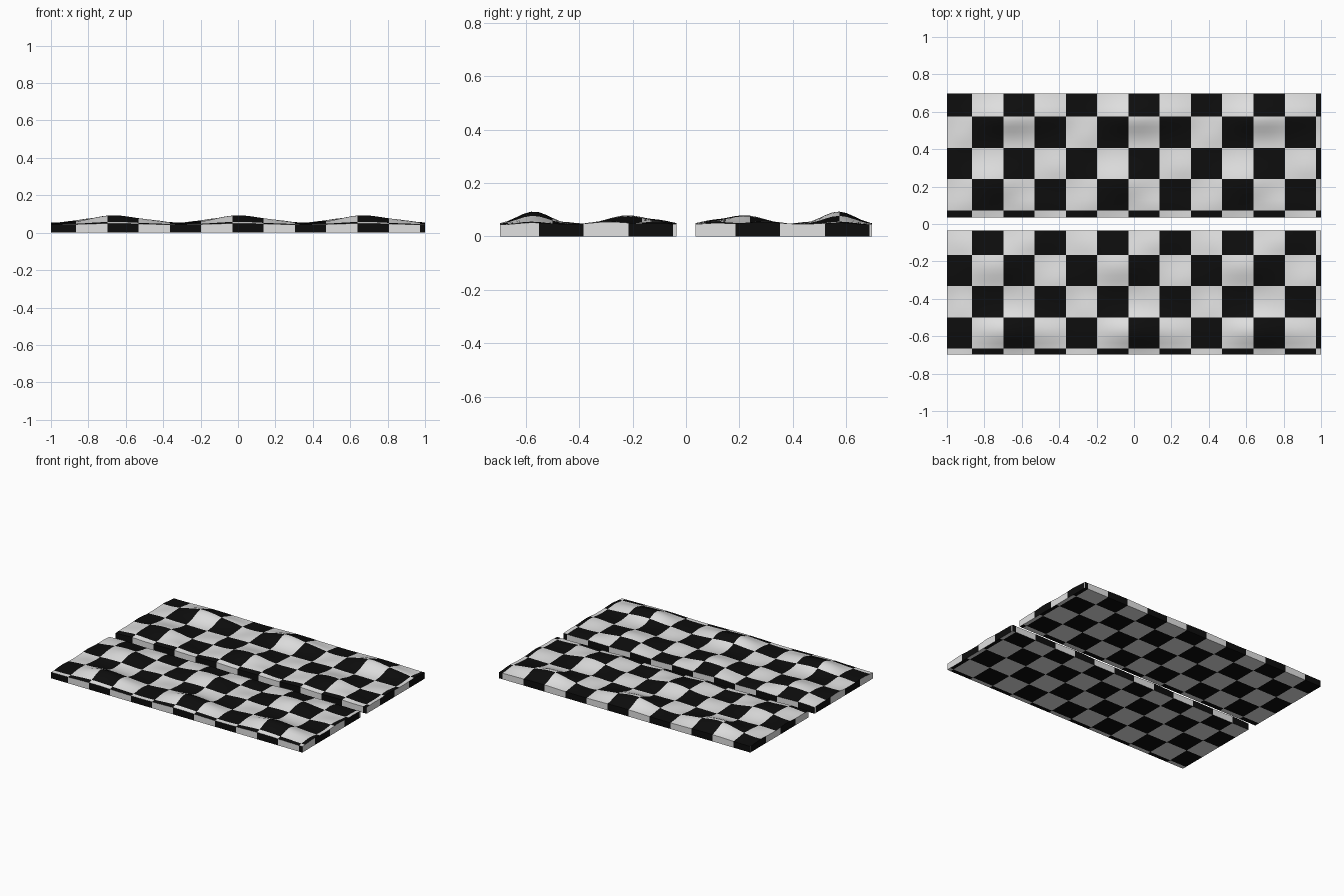
import bpy, bmesh, math

if "Cube" in bpy.data.objects:
    bpy.data.objects.remove(bpy.data.objects["Cube"])

CELL = 0.1672      # checker square
X0 = -0.866        # first checker line along x
TILE = 2.0 / 3.0   # the relief repeats three times along x


def material(name, value):
    m = bpy.data.materials.new(name)
    m.diffuse_color = (value, value, value, 1)
    m.use_nodes = True
    m.node_tree.nodes["Principled BSDF"].inputs["Base Color"].default_value = m.diffuse_color
    return m


MATS = [material("pale_grey", 0.75), material("black", 0.004)]

# Relief bumps: x in tile, distance from centre line, height, x radius, y radius
BUMPS = [(0.0, 0.57, 0.050, 0.13, 0.062),
         (-0.08, 0.22, 0.036, 0.12, 0.075),
         (0.27, 0.30, 0.014, 0.07, 0.06),
         (0.24, 0.58, 0.013, 0.08, 0.05),
         (-0.22, 0.10, 0.014, 0.08, 0.05),
         (0.12, 0.10, 0.012, 0.08, 0.04),
         (-0.24, 0.46, 0.010, 0.06, 0.05)]


def height(x, d):
    z = 0.043
    for bx, bd, h, rx, ry in BUMPS:
        dx = (x - bx + TILE / 2) % TILE - TILE / 2
        z += h * math.exp(-(dx / rx) ** 2 / 2 - ((d - bd) / ry) ** 2 / 2)
    return z


def lines(lo, hi, starts, step):
    """Grid lines from lo to hi that contain every checker line, then subdivided."""
    pts = {lo, hi}
    for s in starts:
        for k in range(-15, 16):
            v = s + k * CELL
            if lo + 0.004 < v < hi - 0.004:
                pts.add(round(v, 4))
    pts = sorted(pts)
    out = [lo]
    for a, b in zip(pts, pts[1:]):
        n = max(1, round((b - a) / step))
        out += [a + (b - a) * (i + 1) / n for i in range(n)]
    return out


def panel(name, y_lo, y_hi, top_y, side_y, parity):
    """Relief slab; top_y and side_y are one checker line of each face."""
    xs = lines(-1.0, 1.0, [X0], 0.028)
    ys = lines(y_lo, y_hi, [top_y, side_y], 0.028)
    nx, ny = len(xs), len(ys)
    bm = bmesh.new()
    top = [[bm.verts.new((x, y, height(x, abs(y)))) for y in ys] for x in xs]
    low = [[bm.verts.new((x, y, 0)) for y in ys] for x in xs]

    def index(v, start):
        return math.floor((v - start) / CELL)

    def face(verts, black):
        f = bm.faces.new(verts)
        f.material_index = 1 if black else 0
        f.smooth = True

    # top and underside
    for i in range(nx - 1):
        cx = index((xs[i] + xs[i + 1]) / 2, X0)
        for j in range(ny - 1):
            cy = index((ys[j] + ys[j + 1]) / 2, top_y)
            black = (cx + cy + parity) % 2 == 0
            face((top[i][j], top[i + 1][j], top[i + 1][j + 1], top[i][j + 1]), black)
            face((low[i][j], low[i][j + 1], low[i + 1][j + 1], low[i + 1][j]), black)
    # long edges
    for i in range(nx - 1):
        black = index((xs[i] + xs[i + 1]) / 2, X0) % 2 == 1
        face((low[i][0], low[i + 1][0], top[i + 1][0], top[i][0]), black)
        face((low[i + 1][-1], low[i][-1], top[i][-1], top[i + 1][-1]), black)
    # short edges
    for j in range(ny - 1):
        black = index((ys[j] + ys[j + 1]) / 2, side_y) % 2 == 0
        face((low[-1][j], low[-1][j + 1], top[-1][j + 1], top[-1][j]), black)
        face((low[0][j + 1], low[0][j], top[0][j], top[0][j + 1]), black)

    me = bpy.data.meshes.new(name)
    bm.to_mesh(me)
    bm.free()
    for m in MATS:
        me.materials.append(m)
    ob = bpy.data.objects.new(name, me)
    bpy.context.collection.objects.link(ob)
    bpy.ops.object.select_all(action='DESELECT')
    ob.select_set(True)
    bpy.context.view_layer.objects.active = ob
    bpy.ops.object.shade_smooth_by_angle(angle=math.radians(40))


# two facing relief panels with a gap between them
panel("back_panel", 0.035, 0.697, 0.574, 0.185, 1)
panel("front_panel", -0.697, -0.035, -0.165, -0.550, 0)
